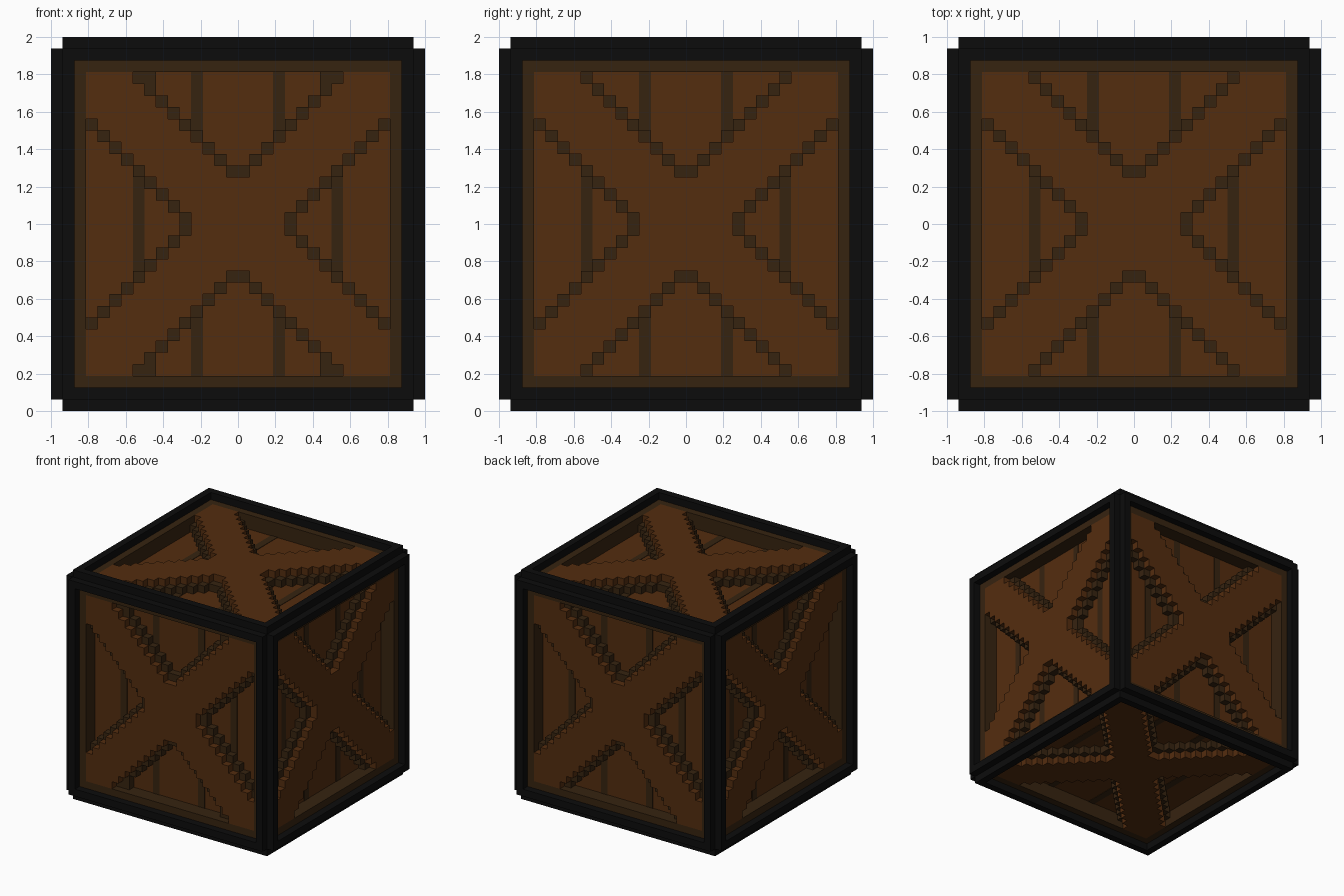
import bpy, bmesh, math
from mathutils import Matrix, Vector

if "Cube" in bpy.data.objects:
    bpy.data.objects.remove(bpy.data.objects["Cube"])

U = 1 / 16  # one block of the 32-block grid


def material(name, rgb):
    m = bpy.data.materials.new(name)
    m.diffuse_color = (*rgb, 1)
    m.use_nodes = True
    m.node_tree.nodes["Principled BSDF"].inputs["Base Color"].default_value = m.diffuse_color
    return m


BLACK = material("black frame", (0.0038, 0.0038, 0.0038))
BROWN = material("brown wood", (0.088, 0.026, 0.0047))
DARK = material("dark wood", (0.037, 0.017, 0.005))

# The six sides: each matrix turns a side drawn facing +z outward
FRONT = Matrix.Rotation(math.pi / 2, 4, 'X')
SIDES = [Matrix.Rotation(i * math.pi / 2, 4, 'Z') @ FRONT for i in range(4)]
SIDES += [Matrix.Identity(4), Matrix.Rotation(math.pi, 4, 'X')]


def prism(bm, pts, lo, hi):
    """Extrude a flat outline between two heights."""
    face = bm.faces.new([bm.verts.new((x, y, lo)) for x, y in pts])
    ext = bmesh.ops.extrude_face_region(bm, geom=[face])
    for v in ext["geom"]:
        if isinstance(v, bmesh.types.BMVert):
            v.co.z = hi


def rect(bm, x0, x1, y0, y1, lo, hi):
    prism(bm, [(x0, y0), (x1, y0), (x1, y1), (x0, y1)], lo, hi)


def ring(bm, outer, inner, lo, hi):
    """Square ring with mitred corners, made as one closed solid."""
    signs = [(-1, -1), (1, -1), (1, 1), (-1, 1)]
    loops = [[bm.verts.new((sx * r, sy * r, h)) for sx, sy in signs]
             for r, h in ((outer, hi), (inner, hi), (inner, lo), (outer, lo))]
    for a in range(4):
        p, q = loops[a], loops[(a + 1) % 4]
        for i in range(4):
            j = (i + 1) % 4
            bm.faces.new((p[i], p[j], q[j], q[i]))


def part(name, mat, draw, sides=SIDES):
    """Draw a part once and repeat it on every given side."""
    bm = bmesh.new()
    for m in sides:
        old = set(bm.verts)
        draw(bm)
        for v in bm.verts:
            if v not in old:
                v.co = m @ v.co
    bmesh.ops.recalc_face_normals(bm, faces=bm.faces[:])
    for v in bm.verts:
        v.co = v.co * U + Vector((0, 0, 1))
    me = bpy.data.meshes.new(name)
    bm.to_mesh(me)
    bm.free()
    me.materials.append(mat)
    ob = bpy.data.objects.new(name, me)
    bpy.context.collection.objects.link(ob)


def cross(bm):
    """X brace: a stepped notch on each of the four edges."""
    left = []
    for k in range(12, 3, -1):
        left += [(3 - k, k + 1), (3 - k, k)]
    notch = left + [(-x, y) for x, y in reversed(left)] + [(13, 13)]
    pts = []
    for _ in range(4):
        pts += notch
        notch = [(y, -x) for x, y in notch]
    prism(bm, pts, 14 - 1, 15)


def steps(bm):
    """Dark blocks stepping along the edges of the brace."""
    for k in range(4, 13):
        for x in (k - 4, 3 - k):
            for s in (0, 1):
                y = -k - 1 if s else k
                rect(bm, x, x + 1, y, y + 1, 13, 14)
                rect(bm, y, y + 1, x, x + 1, 13, 14)


def extra_steps(bm):
    for x in (-8, 7):
        for y in (-13, 12):
            rect(bm, x, x + 1, y, y + 1, 13, 14)


def gaps(bm):
    """Dark gaps between the planks."""
    for x in (-9, -4, 3, 8):
        rect(bm, x, x + 1, -13, 13, 12.95, 13.06)


part("frame", BLACK, lambda bm: ring(bm, 15, 14, 14, 16))
part("trim", DARK, lambda bm: ring(bm, 14, 13, 13, 15))
part("plank_core", BROWN, lambda bm: rect(bm, -13, 13, -13, 13, -13, 13), SIDES[4:5])
part("plank_gaps", DARK, gaps)
part("cross_brace", BROWN, cross)
part("brace_steps", DARK, steps)
part("front_extra_steps", DARK, extra_steps, SIDES[:1])
